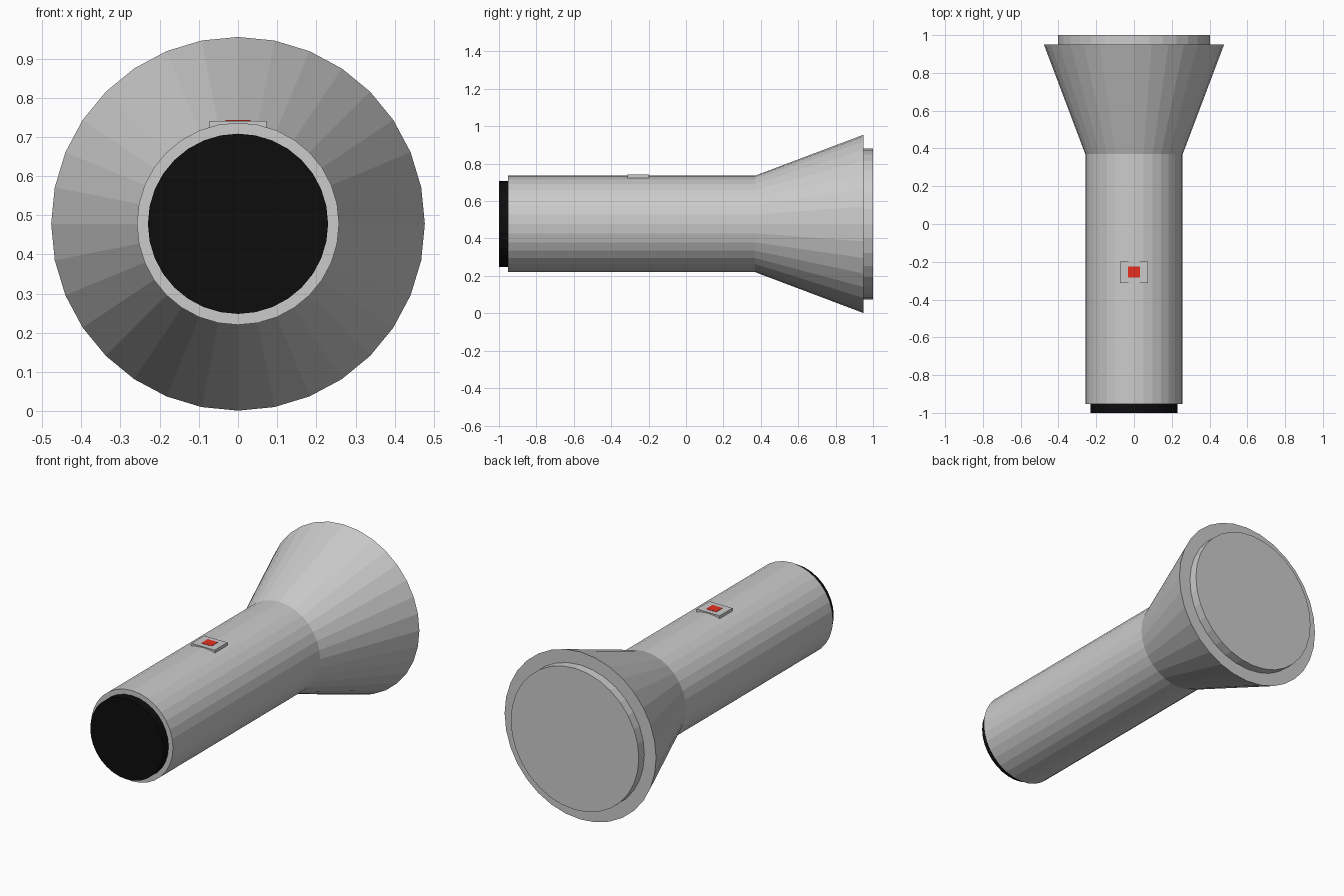
import bpy, bmesh, math

if "Cube" in bpy.data.objects:
    bpy.data.objects.remove(bpy.data.objects["Cube"])

CZ = 0.478      # height of the torch axis
SIDES = 32


def material(name, rgb):
    m = bpy.data.materials.new(name)
    m.diffuse_color = (*rgb, 1)
    m.use_nodes = True
    m.node_tree.nodes["Principled BSDF"].inputs["Base Color"].default_value = m.diffuse_color
    return m


def finish(name, bm, mat=None):
    bmesh.ops.recalc_face_normals(bm, faces=bm.faces)
    me = bpy.data.meshes.new(name)
    bm.to_mesh(me)
    bm.free()
    if mat:
        me.materials.append(mat)
    ob = bpy.data.objects.new(name, me)
    bpy.context.collection.objects.link(ob)
    return ob


def lathe(name, profile, mat=None):
    """Flat-shaded solid turned about the y axis; profile is (y, radius)."""
    bm = bmesh.new()
    rings = []
    for y, r in profile:
        angles = [2 * math.pi * i / SIDES for i in range(SIDES)]
        rings.append([bm.verts.new((r * math.sin(a), y, CZ + r * math.cos(a))) for a in angles])
    for a, b in zip(rings, rings[1:]):
        for i in range(SIDES):
            j = (i + 1) % SIDES
            bm.faces.new((a[i], a[j], b[j], b[i]))
    bm.faces.new(rings[0])
    bm.faces.new(rings[-1])
    return finish(name, bm, mat)


def box(name, x, y, z, mat=None):
    bm = bmesh.new()
    bmesh.ops.create_cube(bm, size=1)
    for v in bm.verts:
        v.co = [lo + (c + 0.5) * (hi - lo) for c, (lo, hi) in zip(v.co, (x, y, z))]
    return finish(name, bm, mat)


black = material("black", (0.004, 0.004, 0.004))
red = material("red", (0.8, 0.03, 0.015))

# Handle flaring into the lamp head
lathe("casing", [(-0.953, 0.258), (0.37, 0.258), (0.95, 0.477)])
# Protruding lens disc and black end cap
lathe("lens", [(0.95, 0.403), (1.0, 0.403)])
lathe("end_cap", [(-1.0, 0.23), (-0.953, 0.23)], black)
# Switch plate with red button
box("switch_plate", (-0.073, 0.073), (-0.313, -0.199), (0.715, 0.741))
box("switch_button", (-0.032, 0.032), (-0.284, -0.226), (0.73, 0.7425), red)
